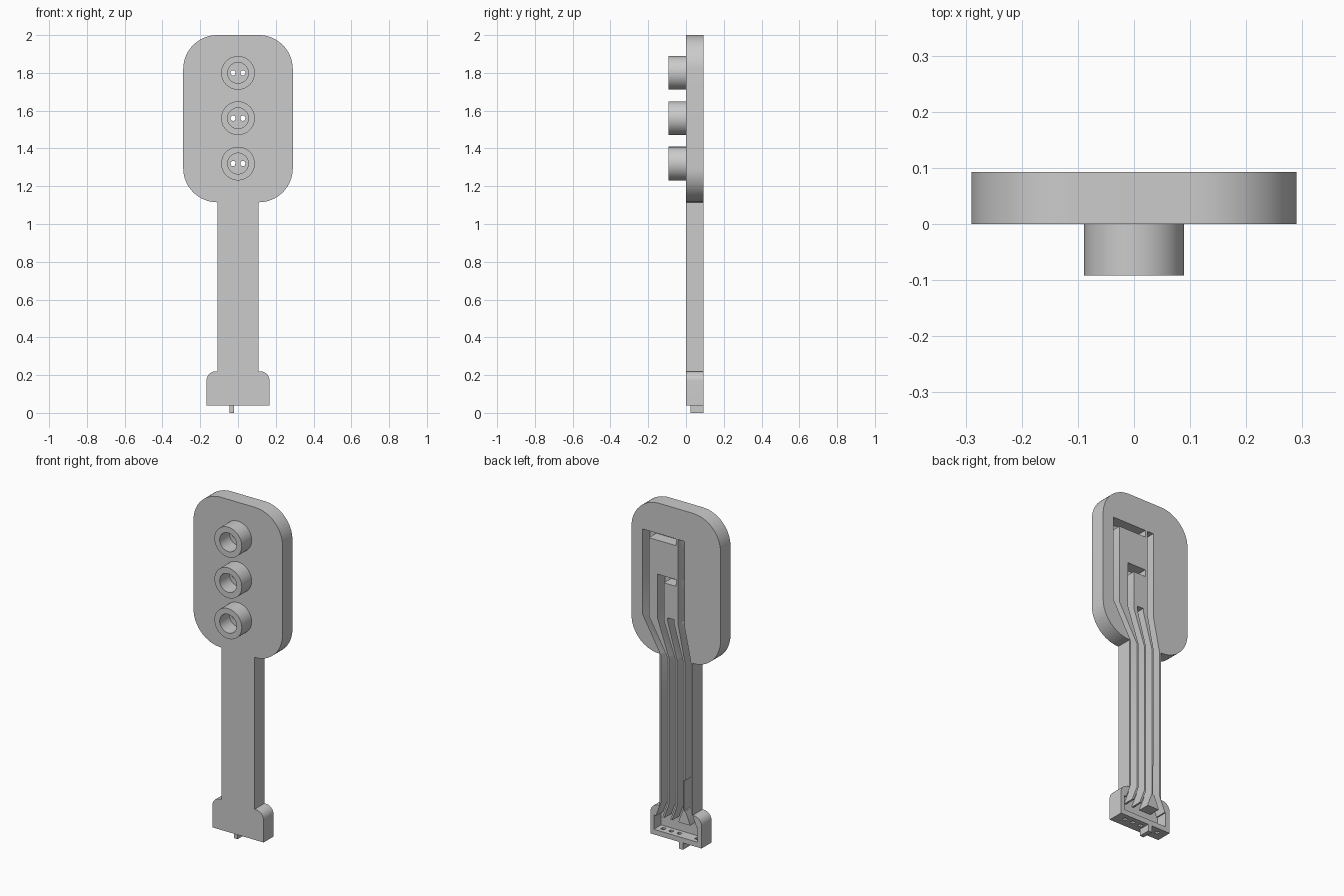
import bpy, bmesh
from math import cos, sin, radians, pi

if "Cube" in bpy.data.objects:
    bpy.data.objects.remove(bpy.data.objects["Cube"])

grey = bpy.data.materials.new("plain grey")
grey.use_nodes = True
colour = (0.6, 0.6, 0.6, 1)
grey.diffuse_color = colour
grey.node_tree.nodes["Principled BSDF"].inputs["Base Color"].default_value = colour

BACK, FLOOR, CUT = 0.093, 0.025, 0.12   # back face, groove floor, cutter end
ROWS = (1.80, 1.56, 1.32)               # socket heights
PIN = 0.026                             # half the pin spacing
HALF = 0.0205                           # half the groove width


def prism(name, points, y0, y1):
    """Extrude an x-z outline from y0 to y1."""
    bm = bmesh.new()
    face = bm.faces.new([bm.verts.new((x, y0, z)) for x, z in points])
    side = bmesh.ops.extrude_face_region(bm, geom=[face])["geom"]
    bmesh.ops.translate(bm, vec=(0, y1 - y0, 0),
                        verts=[v for v in side if isinstance(v, bmesh.types.BMVert)])
    bmesh.ops.recalc_face_normals(bm, faces=bm.faces)
    mesh = bpy.data.meshes.new(name)
    bm.to_mesh(mesh)
    bm.free()
    mesh.materials.append(grey)
    obj = bpy.data.objects.new(name, mesh)
    bpy.context.collection.objects.link(obj)
    return obj


def arc(cx, cz, r, start, end, steps=16):
    angles = [radians(start + (end - start) * i / steps) for i in range(steps + 1)]
    return [(cx + r * cos(a), cz + r * sin(a)) for a in angles]


def disc(cx, cz, r, steps):
    return arc(cx, cz, r, 0, 360, steps)[:-1]


def box(name, x0, x1, z0, z1, y0=FLOOR, y1=CUT):
    return prism(name, [(x0, z0), (x1, z0), (x1, z1), (x0, z1)], y0, y1)


def groove(path):
    """Ribbon of constant width following a path."""
    return prism("groove_cutter", [(x - HALF, z) for x, z in path]
                 + [(x + HALF, z) for x, z in reversed(path)], FLOOR, CUT)


def activate(obj):
    bpy.ops.object.select_all(action='DESELECT')
    obj.select_set(True)
    bpy.context.view_layer.objects.active = obj


def cut(obj, cutters):
    activate(obj)
    for c in cutters:
        c.hide_render = True
        mod = obj.modifiers.new("cut", 'BOOLEAN')
        mod.operation, mod.solver, mod.object = 'DIFFERENCE', 'EXACT', c
        bpy.ops.object.modifier_apply(modifier=mod.name)
        bpy.data.objects.remove(c)


def smooth(obj):
    activate(obj)
    bpy.ops.object.shade_smooth_by_angle(angle=radians(30))


# Body: rounded head, stem and connector base in one outline
half = [(0.167, 0.04)] + arc(0.117, 0.17, 0.05, 0, 90, 10)
half += [(0.108, 0.22), (0.108, 1.115)]
half += arc(0.11, 1.295, 0.18, -90, 0) + arc(0.11, 1.82, 0.18, 0, 90)
body = prism("body", half + [(-x, z) for x, z in reversed(half)], 0, BACK)

# Wire grooves: head position, stem position, pin position
cutters = []
for head, top, stem, foot in ((0.198, 1.82, 0.078, 0.108), (0.10, 1.58, PIN, 0.056),
                              (0.034, 1.34, -PIN, 0.004), (-0.034, 1.82, -0.078, -0.112)):
    cutters.append(groove([(head, top), (head, 1.32), (stem, 1.11),
                           (stem, 0.24), (foot, 0.16), (foot, 0.12)]))
# Cross slots leading to the sockets
cutters += [box("slot_cutter", 0.0, x, z - 0.02, z + 0.02)
            for x, z in ((0.2, ROWS[0]), (0.1, ROWS[1]))]
# Resistor recess and connector pocket
cutters.append(box("recess_cutter", -0.098, -0.052, 0.23, 0.41))
cutters.append(box("pocket_cutter", -0.14, 0.145, 0.07, 0.155))
# Pin holes through the front wall
cutters += [prism("hole_cutter", disc(s * PIN, z, 0.014, 20), -0.05, 0.06)
            for z in ROWS for s in (-1, 1)]
# Lead holes through the bottom wall
cutters += [box("lead_cutter", x - 0.011, x + 0.011, 0, 0.1, 0.045, 0.067)
            for x in (0.108, 0.056, 0.004, -0.112)]
cut(body, cutters)
smooth(body)

# Sockets on the front
for label, z in zip(("upper", "middle", "lower"), ROWS):
    socket = prism(label + "_socket", disc(0, z, 0.089, 64), -0.092, 0)
    cut(socket, [prism("bore_cutter", disc(0, z, 0.055, 48), -0.2, 0.1)])
    smooth(socket)

# Key tab under the base
box("key_tab", -0.045, -0.02, 0, 0.05, FLOOR, BACK)
